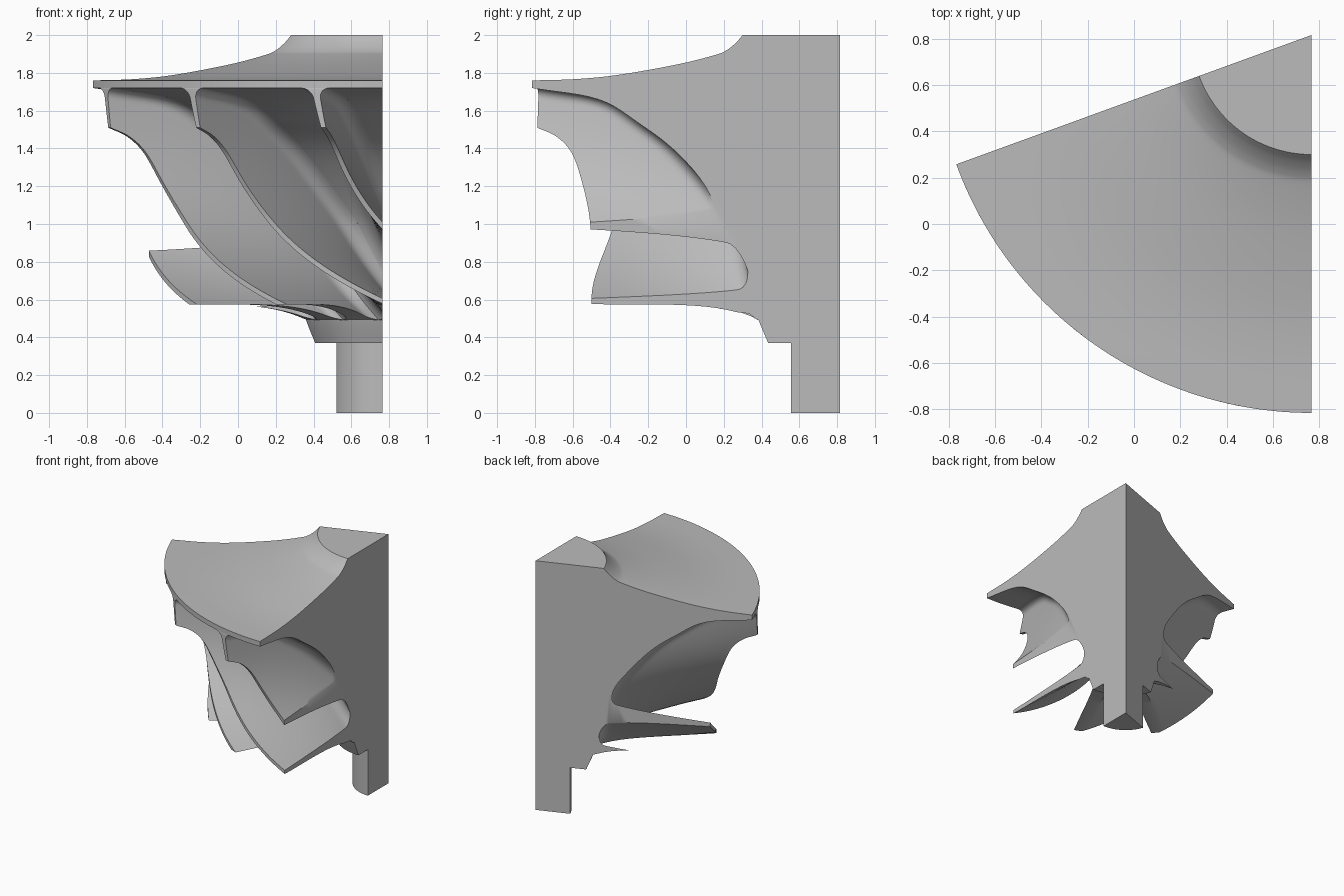
import bpy, bmesh
from math import sin, cos, radians, sqrt, hypot
from mathutils import Vector

if "Cube" in bpy.data.objects:
    bpy.data.objects.remove(bpy.data.objects["Cube"], do_unlink=True)

AXIS = Vector((0.765, 0.815, 0))      # rotation axis of the wheel
START, END = radians(20), radians(90)  # angular limits of the sector
PITCH = radians(360 / 14)

grey = bpy.data.materials.new("machined_grey")
grey.use_nodes = True
grey.diffuse_color = (0.5, 0.5, 0.5, 1)
grey.node_tree.nodes["Principled BSDF"].inputs["Base Color"].default_value = (0.5, 0.5, 0.5, 1)


def smooth_curve(pts, steps):
    """Catmull-Rom samples through (r, z) points."""
    p = [Vector(q) for q in pts]
    p = [2 * p[0] - p[1]] + p + [2 * p[-1] - p[-2]]
    out = []
    for i in range(1, len(p) - 2):
        a, b, c, d = p[i - 1:i + 3]
        for k in range(steps):
            t = k / steps
            out.append(0.5 * (2 * b + (c - a) * t + (2 * a - 5 * b + 4 * c - d) * t ** 2
                              + (3 * b - a - 3 * c + d) * t ** 3))
    return out + [p[-2]]


def polar(r, phi, z):
    return AXIS + Vector((-r * cos(phi), -r * sin(phi), z))


def make_object(name, bm):
    bmesh.ops.recalc_face_normals(bm, faces=bm.faces)
    mesh = bpy.data.meshes.new(name)
    bm.to_mesh(mesh)
    bm.free()
    mesh.materials.append(grey)
    obj = bpy.data.objects.new(name, mesh)
    bpy.context.collection.objects.link(obj)
    bpy.ops.object.select_all(action='DESELECT')
    obj.select_set(True)
    bpy.context.view_layer.objects.active = obj
    bpy.ops.object.shade_smooth_by_angle(angle=radians(35))


# Meridional curves: blade root on the hub, and blade tip
ROOT = [(.43, .49), (.465, .6), (.485, .75), (.54, .95), (.64, 1.12),
        (.855, 1.37), (1.06, 1.53), (1.28, 1.66), (1.63, 1.72)]
TIP = [(1.315, .575), (1.315, .68), (1.315, .8), (1.318, .93), (1.33, 1.06),
       (1.37, 1.21), (1.434, 1.37), (1.52, 1.46), (1.63, 1.51)]
BACK = [(1.63, 1.76), (1.4, 1.767), (1.17, 1.79), (.86, 1.845),
        (.66, 1.895), (.6, 1.92), (.55, 1.96), (.515, 2)]


# Hub, back disc and shaft: one profile swept through the sector
def make_hub():
    profile = [Vector(q) for q in ((0, 0), (.26, 0), (.26, .37))]
    profile += smooth_curve([(.38, .37)] + ROOT, 6) + smooth_curve(BACK, 5) + [Vector((0, 2))]
    bm = bmesh.new()
    steps = 48
    rings = []
    for i in range(steps + 1):
        phi = START + (END - START) * i / steps
        rings.append([bm.verts.new(polar(r, phi, z)) for r, z in profile])
    for a, b in zip(rings, rings[1:]):
        for j in range(len(profile) - 1):
            bm.faces.new((a[j], a[j + 1], b[j + 1], b[j]))
    bm.faces.new(rings[0])
    bm.faces.new(rings[-1])
    bmesh.ops.remove_doubles(bm, verts=bm.verts, dist=1e-5)
    bmesh.ops.dissolve_degenerate(bm, dist=1e-5, edges=bm.edges)
    make_object("hub_sector", bm)


def sweep(z):
    """Blade wrap angle and its slope at height z."""
    u = max((1.72 - z) / 1.145, 0)
    return radians(8 * u + 32 * u ** 3.2), radians(8 + 102.4 * u ** 2.2) / 1.145


# Blade: radial sheet, tapered to the tip and filleted into the hub
def make_blade(name, base):
    bm = bmesh.new()
    roots, tips = smooth_curve(ROOT, 6), smooth_curve(TIP, 6)
    rows = 18
    loops = []
    for i, (a, b) in enumerate(zip(roots, tips)):
        s = i / (len(roots) - 1)
        span = (b - a).length
        fillet = 0.055 + 0.09 * s * (1 - s)
        bend = 1 + 4 * (1 - s) ** 6
        sides = [], []
        for j in range(-1, rows + 1):
            h = (j / rows) ** 2 if j >= 0 else -0.02
            r = a.x + (b.x - a.x) * h
            z = a.y + (b.y - a.y) * (1 - (1 - h) ** bend)
            d = max(h, 0) * span
            half = 0.013 + 0.034 * (span - d)
            if d < fillet:
                half += fillet - sqrt(fillet ** 2 - (fillet - d) ** 2)
            wrap, slope = sweep(z)
            dphi = half * hypot(1, r * slope) / r
            for side, sign in zip(sides, (1, -1)):
                side.append(bm.verts.new(polar(r, base + wrap + sign * dphi, z)))
        loops.append(sides[0] + sides[1][::-1])
    n = len(loops[0])
    for a, b in zip(loops, loops[1:]):
        for j in range(n):
            k = (j + 1) % n
            bm.faces.new((a[j], a[k], b[k], b[j]))
    for loop in (loops[0], loops[-1]):
        for j in range(n // 2 - 1):
            bm.faces.new((loop[j], loop[j + 1], loop[n - 2 - j], loop[n - 1 - j]))
    bmesh.ops.recalc_face_normals(bm, faces=bm.faces)
    # Trim to the two flat sides of the sector
    for phi, sign in ((START, -1), (END, 1)):
        normal = Vector((sin(phi), -cos(phi), 0)) * sign
        cut = bmesh.ops.bisect_plane(bm, geom=bm.verts[:] + bm.edges[:] + bm.faces[:], dist=1e-6,
                                     plane_co=AXIS, plane_no=normal, clear_outer=True)
        edges = [e for e in cut["geom_cut"] if isinstance(e, bmesh.types.BMEdge)]
        if edges:
            bmesh.ops.edgeloop_fill(bm, edges=edges)
    if bm.faces:
        make_object(name, bm)
    else:
        bm.free()


make_hub()
for number in range(-1, 5):
    make_blade(f"blade_{number + 2}", PITCH * number + radians(0.2))
